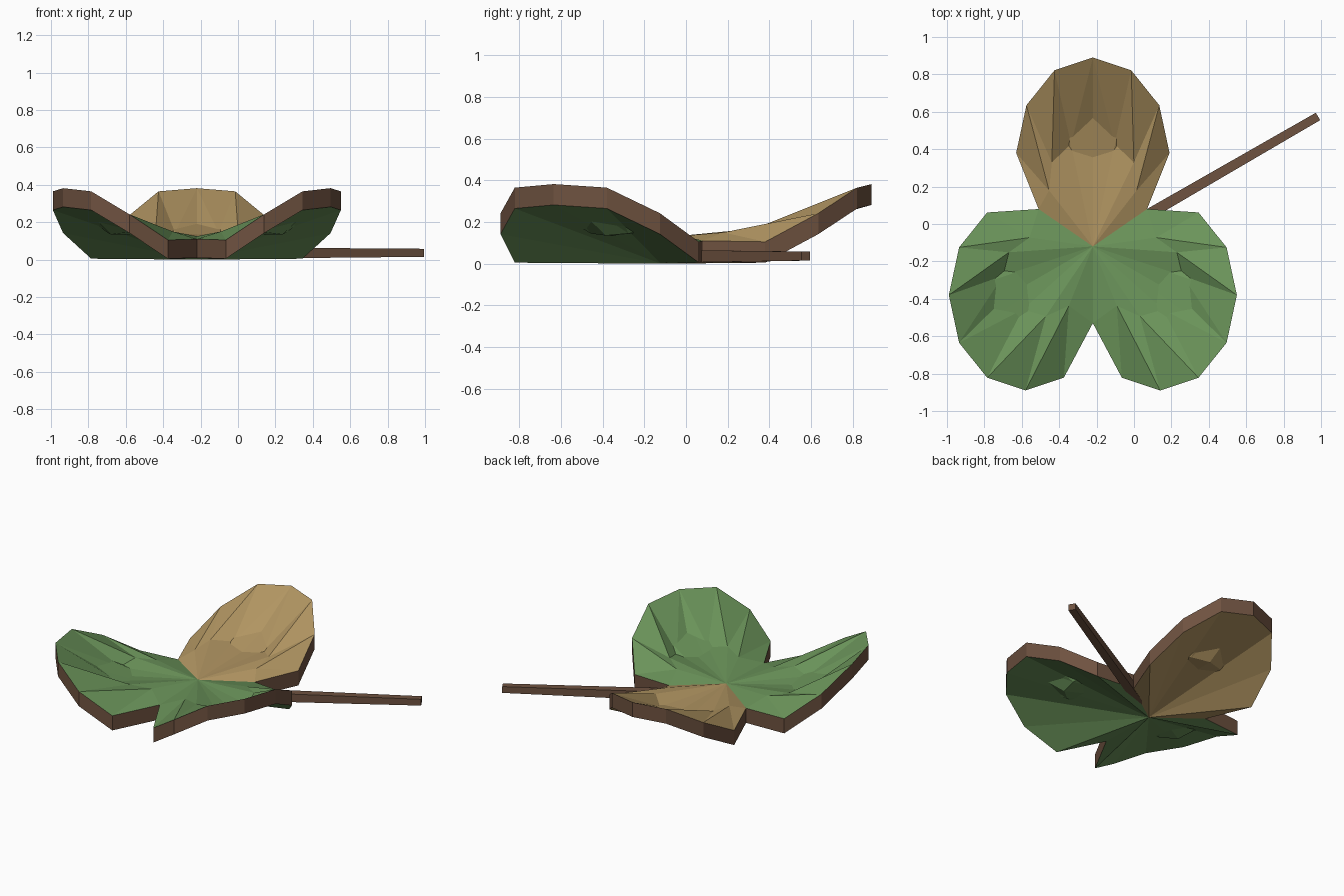
import bpy
import bmesh
from math import sin, cos, radians
from mathutils import Vector

cube = bpy.data.objects.get("Cube")
if cube:
    bpy.data.objects.remove(cube, do_unlink=True)


def material(name, srgb):
    colour = [(c / 255) ** 2.2 for c in srgb] + [1]
    mat = bpy.data.materials.new(name)
    mat.use_nodes = True
    mat.diffuse_color = colour
    mat.node_tree.nodes["Principled BSDF"].inputs["Base Color"].default_value = colour
    return mat


green = material("leaf green", (106, 146, 90))
tan = material("dry tan", (176, 148, 98))
brown = material("bark brown", (110, 83, 66))


def finish(name, bm, mats):
    mesh = bpy.data.meshes.new(name)
    bm.to_mesh(mesh)
    bm.free()
    for mat in mats:
        mesh.materials.append(mat)
    obj = bpy.data.objects.new(name, mesh)
    bpy.context.collection.objects.link(obj)
    return obj


HUB = Vector((-0.22, -0.12, 0.125))
THICK = 0.1
# Notches where neighbouring leaves meet
FRONT, RIGHT, LEFT = (Vector(p) for p in (
    (-0.22, -0.53, 0.11), (0.07, 0.08, 0.11), (-0.51, 0.08, 0.11)))
RIM_Z = (0.105, 0.242, 0.365, 0.382, 0.365, 0.242, 0.105)
# Crease inside each leaf: angle off the axis, reach, height
CREASE = ((-38, 0.38, 0.15), (-26, 0.50, 0.168), (-12, 0.56, 0.145), (0, 0.59, 0.135),
          (12, 0.56, 0.145), (26, 0.50, 0.168), (38, 0.38, 0.15))


def leaf(name, centre, axis, start, end, reach, mat):
    """Cupped leaf: creased top, brown rim, fan-shaped underside."""
    bm = bmesh.new()
    rim = []
    for k, z in enumerate(RIM_Z):
        a = radians(axis - 90 + 30 * k)
        rim.append(Vector((centre[0] + 0.41 * cos(a), centre[1] + 0.51 * sin(a), z)))
    inner = []
    for off, r, z in CREASE:
        a = radians(axis + off)
        inner.append(Vector((HUB.x + reach * r * cos(a), HUB.y + reach * r * sin(a), z)))

    down = Vector((0, 0, THICK))
    outline = [start] + rim + [end]
    top = [bm.verts.new(p) for p in outline]
    low = [bm.verts.new(p - down) for p in outline]
    ring = [top[0]] + [bm.verts.new(p) for p in inner] + [top[-1]]
    hub_top = bm.verts.new(HUB)
    hub_low = bm.verts.new((HUB.x, HUB.y, 0))

    last = len(top) - 1
    for i in range(last):
        j = i + 1
        bm.faces.new((hub_top, ring[i], ring[j]))
        bm.faces.new((hub_low, low[j], low[i]))
        bm.faces.new((low[i], low[j], top[j], top[i])).material_index = 1
        # Slope between crease and rim, mirrored about the leaf axis
        if i == 0:
            bm.faces.new((top[0], top[1], ring[1]))
        elif j == last:
            bm.faces.new((top[i], top[j], ring[i]))
        elif i < last / 2:
            bm.faces.new((ring[i], top[i], top[j]))
            bm.faces.new((ring[i], top[j], ring[j]))
        else:
            bm.faces.new((ring[i], top[i], ring[j]))
            bm.faces.new((ring[j], top[i], top[j]))
    finish(name, bm, (mat, brown))


leaf("right_side_leaf", (0.14, -0.38), -30, FRONT, RIGHT, 0.9, green)
leaf("left_side_leaf", (-0.58, -0.38), 210, LEFT, FRONT, 0.9, green)
leaf("back_leaf", (-0.22, 0.38), 90, RIGHT, LEFT, 1.0, tan)

# Stem: tapered square bar running out between two leaves
bm = bmesh.new()
bmesh.ops.create_cube(bm, size=1)
direction = Vector((cos(radians(30)), sin(radians(30)), 0))
side = Vector((-direction.y, direction.x, 0))
for v in bm.verts:
    outer = v.co.x > 0
    reach, width = (1.39, 0.046) if outer else (0.1, 0.06)
    bottom, height = (0.015, 0.043) if outer else (0.004, 0.062)
    v.co = (Vector((HUB.x, HUB.y, bottom + height * (v.co.z + 0.5)))
            + direction * reach + side * width * v.co.y)
finish("stem", bm, (brown,))
